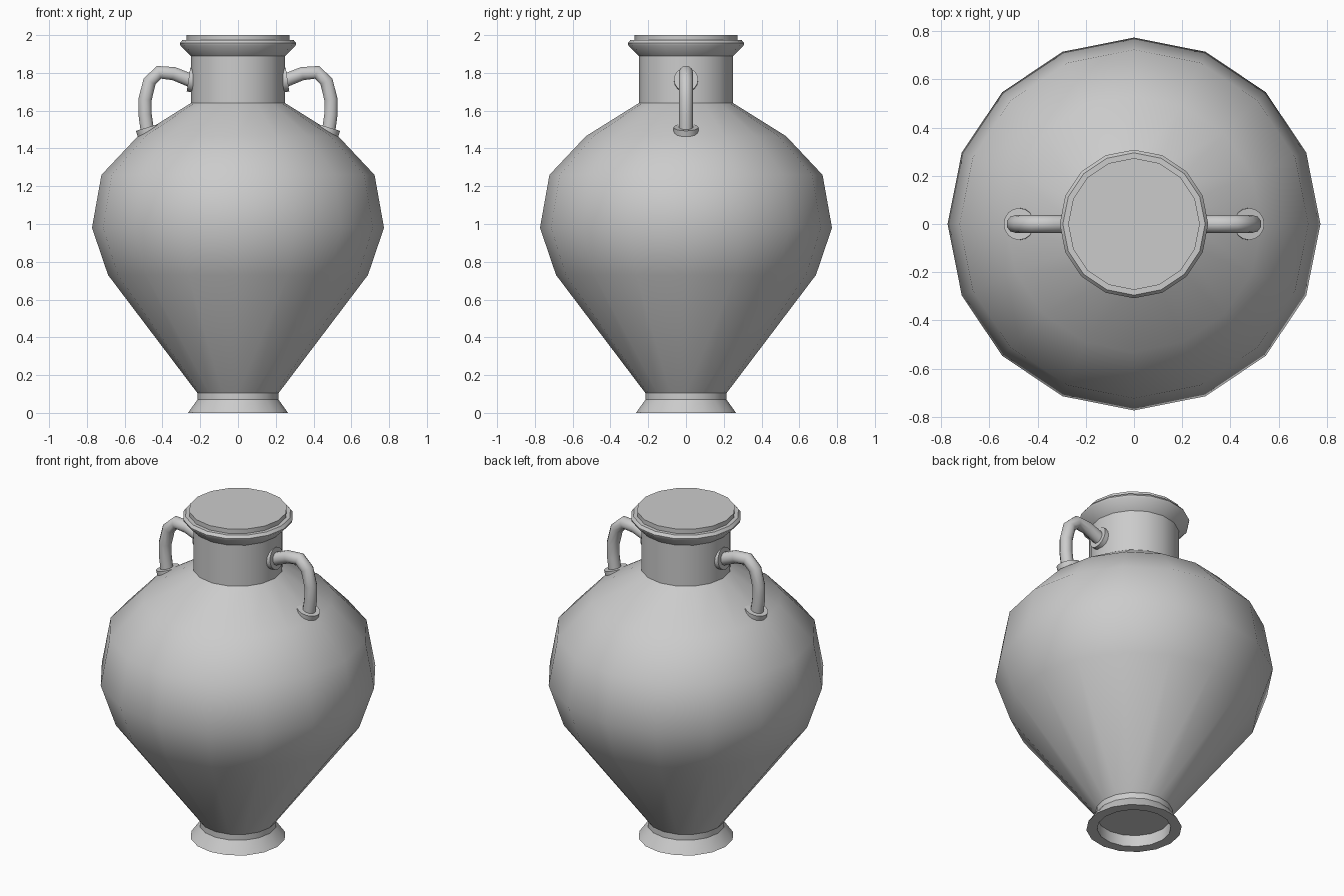
import bpy, bmesh, math
from mathutils import Vector, Matrix

if "Cube" in bpy.data.objects:
    bpy.data.objects.remove(bpy.data.objects["Cube"])


def finish(obj, angle, mirror=False):
    bpy.ops.object.select_all(action='DESELECT')
    bpy.context.view_layer.objects.active = obj
    obj.select_set(True)
    bpy.ops.object.shade_smooth_by_angle(angle=math.radians(angle))
    if mirror:
        obj.modifiers.new("Mirror", 'MIRROR')


def add_mesh(name, bm):
    bmesh.ops.recalc_face_normals(bm, faces=bm.faces)
    me = bpy.data.meshes.new(name)
    bm.to_mesh(me)
    bm.free()
    obj = bpy.data.objects.new(name, me)
    bpy.context.collection.objects.link(obj)
    return obj


def bridge_rings(bm, rings):
    n = len(rings[0])
    for a, b in zip(rings, rings[1:]):
        for i in range(n):
            j = (i + 1) % n
            bm.faces.new((a[i], a[j], b[j], b[i]))
    bm.faces.new(rings[0])
    bm.faces.new(rings[-1])


def lathe(name, profile, sides):
    bm = bmesh.new()
    rings = [[bm.verts.new((r * math.cos(math.tau * i / sides),
                            r * math.sin(math.tau * i / sides), z))
              for i in range(sides)] for r, z in profile]
    bridge_rings(bm, rings)
    return add_mesh(name, bm)


def tube(name, path, radius, sides):
    # sweep a round section along a path lying in the xz plane
    bm = bmesh.new()
    pts = [Vector((x, 0, z)) for x, z in path]
    rings = []
    for k, p in enumerate(pts):
        t = (pts[min(k + 1, len(pts) - 1)] - pts[max(k - 1, 0)]).normalized()
        side = Vector((0, 1, 0))
        up = t.cross(side)
        rings.append([bm.verts.new(p + radius * (math.cos(a) * side + math.sin(a) * up))
                      for a in (math.tau * i / sides for i in range(sides))])
    bridge_rings(bm, rings)
    return add_mesh(name, bm)


def collar(name, top, normal, radius, depth):
    # short disc whose outer face is centred on "top"
    n = Vector(normal).normalized()
    bm = bmesh.new()
    bmesh.ops.create_cone(
        bm, cap_ends=True, segments=16, radius1=radius, radius2=radius, depth=depth,
        matrix=Matrix.Translation(Vector(top) - n * depth / 2)
        @ n.to_track_quat('Z', 'Y').to_matrix().to_4x4())
    return add_mesh(name, bm)


# vessel: recessed base, foot, belly, shoulder, neck, rim and closed top
vessel = lathe("vessel", [
    (0.205, 0.07), (0.205, 0), (0.265, 0), (0.215, 0.07), (0.215, 0.105),
    (0.688, 0.73), (0.773, 0.98), (0.723, 1.26), (0.53, 1.465), (0.25, 1.64),
    (0.25, 1.89), (0.305, 1.945), (0.308, 1.957), (0.295, 1.973),
    (0.273, 1.973), (0.273, 2.0)], 16)
finish(vessel, 35)

# pair of looped handles
handle = tube("handles", [
    (0.23, 1.75), (0.28, 1.772), (0.34, 1.796), (0.418, 1.803), (0.468, 1.755),
    (0.492, 1.66), (0.492, 1.58), (0.478, 1.48)], 0.037, 10)
finish(handle, 50, True)

# collars where the handles meet neck and shoulder
finish(collar("neck_collars", (0.262, 0, 1.765), (1, 0, 0.15), 0.064, 0.04), 35, True)
finish(collar("shoulder_collars", (0.477, 0, 1.512), (0.3, 0, 1), 0.066, 0.045), 35, True)
